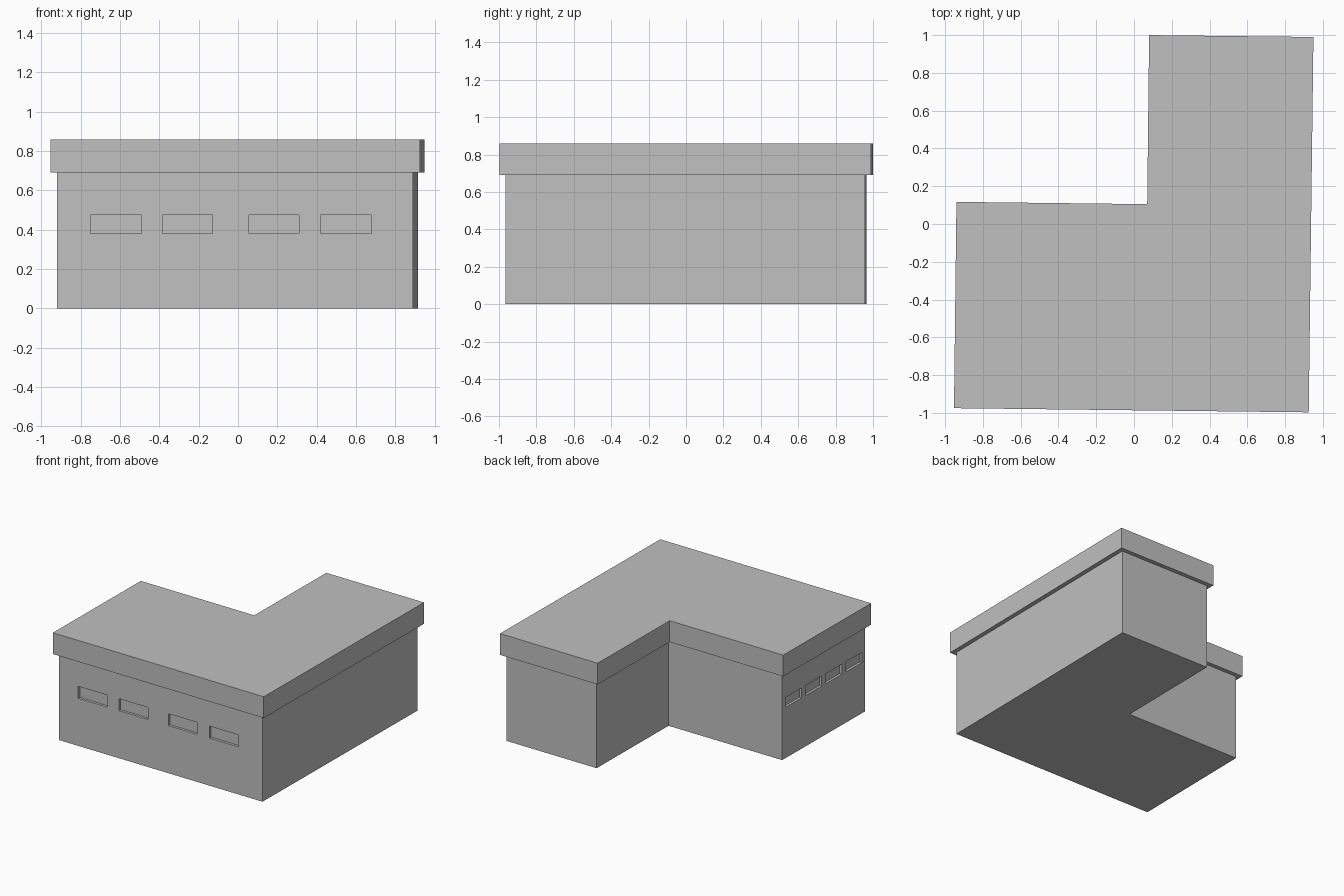
import bpy
import bmesh
from math import atan2
from mathutils import Vector

cube = bpy.data.objects.get("Cube")
if cube:
    bpy.data.objects.remove(cube, do_unlink=True)

grey = bpy.data.materials.new("plain grey")
grey.use_nodes = True
colour = (0.53, 0.53, 0.53, 1)
grey.diffuse_color = colour
grey.node_tree.nodes["Principled BSDF"].inputs["Base Color"].default_value = colour


def prism(name, outline, bottom, top):
    """Extrude a counter-clockwise plan outline between two heights."""
    bm = bmesh.new()
    base = bm.faces.new([bm.verts.new((x, y, bottom)) for x, y in outline])
    extruded = bmesh.ops.extrude_face_region(bm, geom=[base], use_keep_orig=True)
    verts = [v for v in extruded["geom"] if isinstance(v, bmesh.types.BMVert)]
    bmesh.ops.translate(bm, verts=verts, vec=(0, 0, top - bottom))
    bmesh.ops.recalc_face_normals(bm, faces=bm.faces)
    mesh = bpy.data.meshes.new(name)
    bm.to_mesh(mesh)
    bm.free()
    mesh.materials.append(grey)
    obj = bpy.data.objects.new(name, mesh)
    bpy.context.collection.objects.link(obj)
    return obj


# L-shaped roof slab, slightly skewed in plan
roof_plan = [(-0.953, -0.975), (0.925, -0.997), (0.95, 0.99),
             (0.08, 1.0), (0.07, 0.105), (-0.94, 0.117)]
prism("roof_slab", roof_plan, 0.69, 0.86)

# Walls set in below the roof overhang
wall_plan = [(-0.92, -0.943), (0.891, -0.964), (0.915, 0.957),
             (0.113, 0.966), (0.103, 0.073), (-0.907, 0.083)]
walls = prism("walls", wall_plan, 0, 0.69)

# Shallow window recesses along two walls, as (start, end) distances
DEPTH = 0.02
front_spans = [(0.17, 0.43), (0.535, 0.79), (0.975, 1.23), (1.34, 1.60)]
side_spans = [(0.04 + 0.25 * i, 0.24 + 0.25 * i) for i in range(4)]
cutters = []


def cut_windows(start, end, spans, bottom, top):
    start, end = Vector(start), Vector(end)
    along = (end - start).normalized()
    inward = Vector((-along.y, along.x)) * DEPTH
    for a, b in spans:
        p, q = start + along * a, start + along * b
        outline = [p - inward, q - inward, q + inward, p + inward]
        cutter = prism("window_cutter", outline, bottom, top)
        cutter.hide_render = True
        cutters.append(cutter)
        cut = walls.modifiers.new("window", 'BOOLEAN')
        cut.operation = 'DIFFERENCE'
        cut.solver = 'EXACT'
        cut.object = cutter


cut_windows(wall_plan[0], wall_plan[1], front_spans, 0.38, 0.475)
cut_windows(wall_plan[5], wall_plan[0], side_spans, 0.405, 0.485)

# Bake the recesses and drop the cutters
graph = bpy.context.evaluated_depsgraph_get()
cut_mesh = bpy.data.meshes.new_from_object(walls.evaluated_get(graph))
walls.modifiers.clear()
walls.data = cut_mesh
for cutter in cutters:
    bpy.data.objects.remove(cutter, do_unlink=True)
